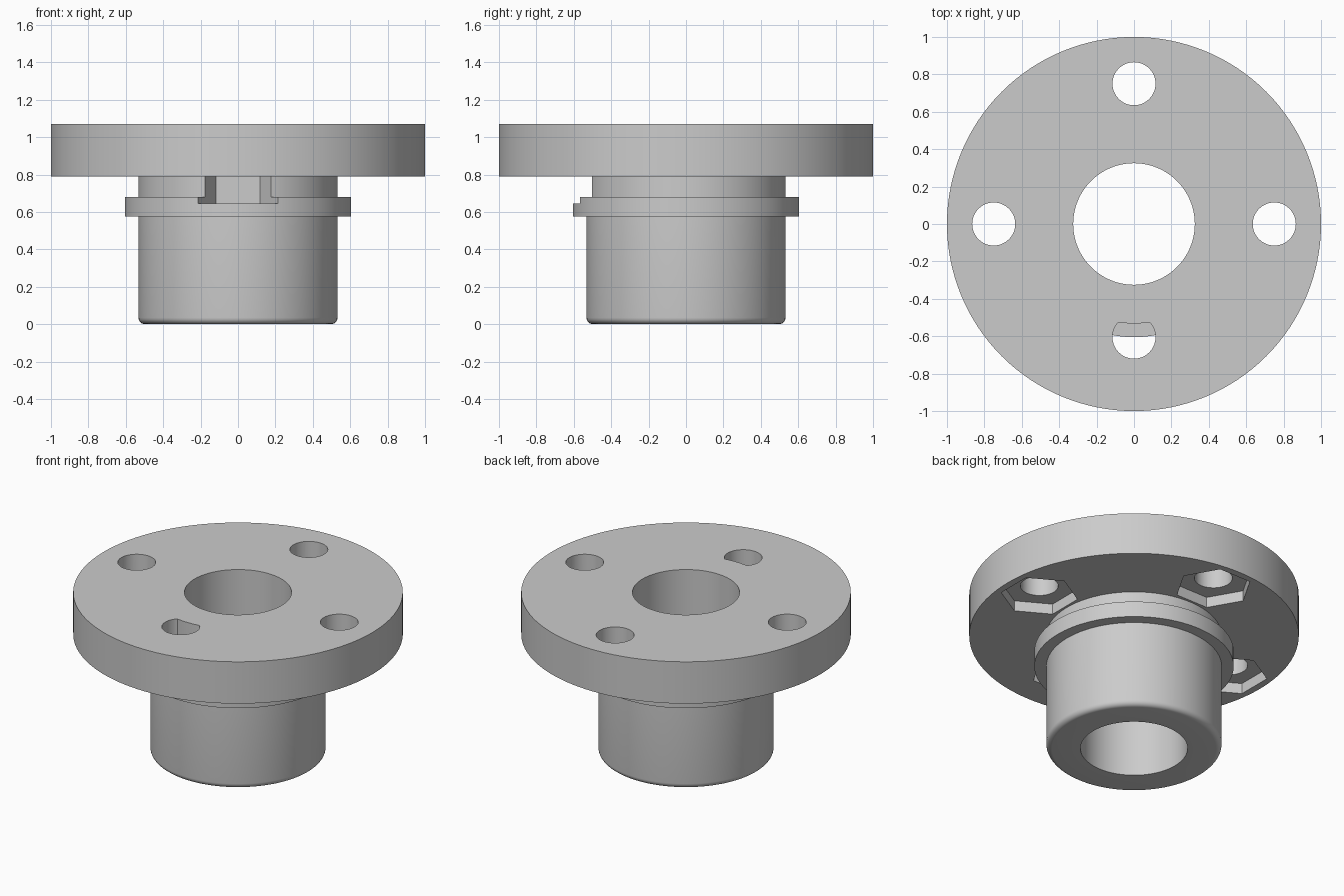
import bpy
import bmesh
from math import pi, sin, cos, hypot, sqrt, radians

cube = bpy.data.objects.get("Cube")
if cube:
    bpy.data.objects.remove(cube)

BORE, BODY, COLLAR, FLANGE = 0.325, 0.532, 0.605, 1.0
FLANGE_LOW, TOP = 0.79, 1.07
POCKET_TOP = 0.86
HOLE, NUT = 0.115, 0.235
SEGMENTS = 128

grey = bpy.data.materials.new("plain grey")
grey.use_nodes = True
grey.diffuse_color = (0.6, 0.6, 0.6, 1)
grey.node_tree.nodes["Principled BSDF"].inputs["Base Color"].default_value = (0.6, 0.6, 0.6, 1)


def add_object(name, bm):
    bmesh.ops.recalc_face_normals(bm, faces=bm.faces)
    mesh = bpy.data.meshes.new(name)
    bm.to_mesh(mesh)
    bm.free()
    mesh.materials.append(grey)
    obj = bpy.data.objects.new(name, mesh)
    bpy.context.collection.objects.link(obj)
    return obj


def lathe(name, profile):
    """Closed (radius, height) profile turned about the z axis."""
    bm = bmesh.new()
    rings = []
    for i in range(SEGMENTS):
        a = 2 * pi * i / SEGMENTS
        rings.append([bm.verts.new((r * cos(a), r * sin(a), z)) for r, z in profile])
    n = len(profile)
    for i in range(SEGMENTS):
        here, there = rings[i], rings[(i + 1) % SEGMENTS]
        for j in range(n):
            k = (j + 1) % n
            bm.faces.new((here[j], there[j], there[k], here[k]))
    return add_object(name, bm)


def prism(name, outline, low, high):
    """Upright prism over a flat outline."""
    bm = bmesh.new()
    face = bm.faces.new([bm.verts.new((x, y, low)) for x, y in outline])
    moved = bmesh.ops.extrude_face_region(bm, geom=[face])["geom"]
    verts = [v for v in moved if isinstance(v, bmesh.types.BMVert)]
    bmesh.ops.translate(bm, verts=verts, vec=(0, 0, high - low))
    return add_object(name, bm)


def polygon(cx, cy, radius, sides, turn=0.0):
    return [(cx + radius * cos(turn + 2 * pi * i / sides),
             cy + radius * sin(turn + 2 * pi * i / sides)) for i in range(sides)]


def cut(target, cutter):
    cutter.hide_render = True
    mod = target.modifiers.new("cut", "BOOLEAN")
    mod.operation = "DIFFERENCE"
    mod.solver = "EXACT"
    mod.object = cutter
    bpy.context.view_layer.objects.active = target
    bpy.ops.object.modifier_apply(modifier=mod.name)
    bpy.data.objects.remove(cutter)


# Turned body: hub with rounded foot, collar, neck, flange and bore
FILLET = 0.035
foot = [(BODY - FILLET + FILLET * sin(a), FILLET - FILLET * cos(a))
        for a in (radians(15 * i) for i in range(7))]
hub = lathe("flanged_hub", [(BORE, 0)] + foot + [
    (BODY, 0.575), (COLLAR, 0.575), (COLLAR, 0.68), (BODY, 0.68),
    (BODY, FLANGE_LOW), (FLANGE, FLANGE_LOW), (FLANGE, TOP), (BORE, TOP)])

# Three bolt holes with shallow nut pockets, a flat side facing the hub
for angle in (0, pi / 2, pi):
    x, y = 0.75 * cos(angle), 0.75 * sin(angle)
    cut(hub, prism("nut_cutter", polygon(x, y, NUT, 6, angle + pi / 6), 0.74, POCKET_TOP))
    cut(hub, prism("hole_cutter", polygon(x, y, HOLE, 48), 0.82, 1.2))

# Front nut pocket sits closer in and bites into the neck and collar
front_y = -0.605
cut(hub, prism("front_nut_cutter", polygon(0, front_y, NUT, 6), 0.645, POCKET_TOP))

# Front bolt hole stops at the hub wall
outline = [(x, y if hypot(x, y) > BODY else -sqrt(BODY ** 2 - x * x))
           for x, y in polygon(0, front_y, HOLE, 64)]
cut(hub, prism("front_hole_cutter", outline, 0.82, 1.2))

# Smooth turned faces, crisp edges
bpy.ops.object.select_all(action="DESELECT")
hub.select_set(True)
bpy.context.view_layer.objects.active = hub
bpy.ops.object.shade_smooth_by_angle(angle=radians(30))
